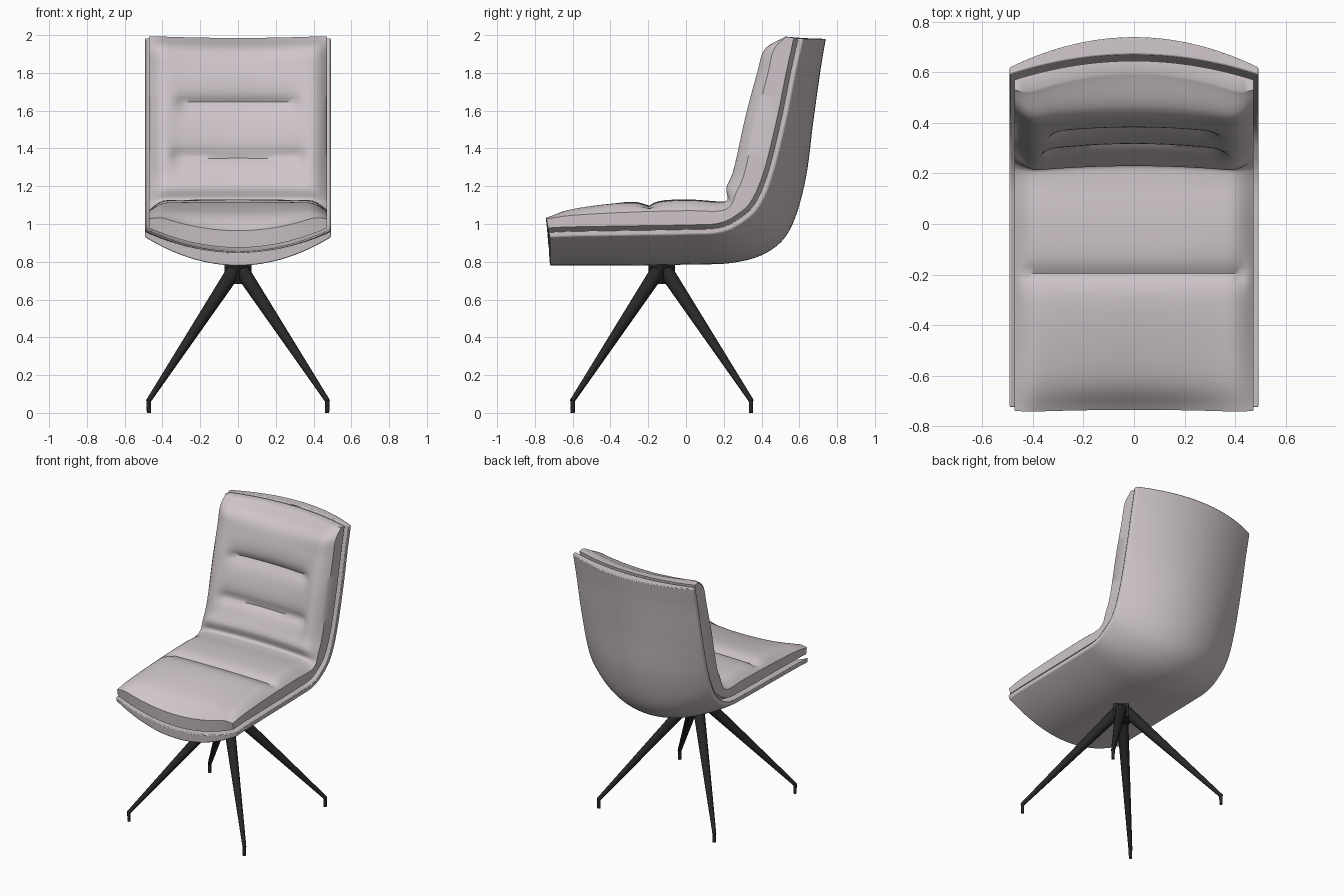
import bpy, bmesh, math
from mathutils import Vector

if "Cube" in bpy.data.objects:
    bpy.data.objects.remove(bpy.data.objects["Cube"], do_unlink=True)


def material(name, colour):
    mat = bpy.data.materials.new(name)
    mat.use_nodes = True
    mat.diffuse_color = colour
    mat.node_tree.nodes["Principled BSDF"].inputs["Base Color"].default_value = colour
    return mat


upholstery = material("pale grey upholstery", (0.62, 0.56, 0.59, 1))
metal = material("black metal", (0.02, 0.02, 0.02, 1))

# Side profiles (y, z), matched point by point from seat front to back top
SHELL_CENTRE = [(-.72, .78), (-.6, .78), (-.3, .78), (0, .785), (.25, .795), (.43, .85),
                (.55, .97), (.63, 1.22), (.675, 1.55), (.71, 1.8), (.728, 1.91), (.74, 1.98)]
SHELL_EDGE = [(-.72, .93), (-.6, .935), (-.3, .94), (0, .945), (.18, .955), (.30, 1.01),
              (.39, 1.10), (.46, 1.27), (.53, 1.55), (.58, 1.8), (.605, 1.91), (.62, 1.98)]
PAD_CENTRE = [(-.735, .965), (-.6, 1.06), (-.3, 1.12), (0, 1.13), (.17, 1.12), (.235, 1.13),
              (.23, 1.2), (.27, 1.3), (.345, 1.56), (.395, 1.8), (.455, 1.92), (.6, 1.985)]
PAD_EDGE = [(-.745, 1.06), (-.6, 1.09), (-.3, 1.115), (0, 1.125), (.17, 1.115), (.21, 1.13),
            (.205, 1.19), (.24, 1.28), (.295, 1.56), (.365, 1.8), (.40, 1.93), (.5, 1.995)]
STEPS, COLUMNS = 12, 32


def smooth_path(points):
    """Catmull-Rom curve through the points."""
    p = [Vector(q) for q in points]
    p = [2 * p[0] - p[1]] + p + [2 * p[-1] - p[-2]]
    path = []
    for i in range(1, len(p) - 2):
        a, b, c, d = p[i - 1:i + 3]
        for k in range(STEPS):
            t = k / STEPS
            path.append(b + (c - a) * t / 2 + (2 * a - 5 * b + 4 * c - d) * t**2 / 2
                        + (3 * b - a - 3 * c + d) * t**3 / 2)
    return path + [p[-2]]


def toward(start, end, distance):
    return [a + (b - a).normalized() * distance for a, b in zip(start, end)]


def finish(obj, mat, angle):
    obj.data.materials.append(mat)
    bpy.ops.object.select_all(action='DESELECT')
    obj.select_set(True)
    bpy.context.view_layer.objects.active = obj
    bpy.ops.object.shade_smooth_by_angle(angle=math.radians(angle))


def crease(x, y, z):
    """Depth of the stitched grooves at a point on the pad."""
    def groove(d, half, depth):
        fade = min(1, max(0, (half - abs(x)) / .03))
        return depth * fade * math.exp(-abs(d) / .04)
    if z < 1.17 and y < .1:
        return groove(y + .2, .45, .035)
    return groove(z - 1.64, .33, .045) + groove(z - 1.36, .36, .045) if z > 1.2 else 0


def curved_slab(name, under, over, half_width, pad=False):
    """Slab between two surfaces, each given by a centre and an edge path."""
    bm = bmesh.new()
    rows = len(under[0])
    low, high = [], []
    for i in range(rows):
        low_row, high_row = [], []
        for j in range(COLUMNS + 1):
            u = math.sin((2 * j / COLUMNS - 1) * math.pi / 2) * .5 + (j / COLUMNS - .5)
            x = u * half_width
            a = under[0][i].lerp(under[1][i], u * u)
            b = over[0][i].lerp(over[1][i], u * u)
            if pad:
                roll = max(0, (abs(u) - .8) / .2)
                b = b.lerp(a, .42 * roll**2)
                b = b + (a - b).normalized() * crease(x, b.x, b.y)
            low_row.append(bm.verts.new((x, *a)))
            high_row.append(bm.verts.new((x, *b)))
        low.append(low_row)
        high.append(high_row)
    for i in range(rows - 1):
        for j in range(COLUMNS):
            for g in (low, high):
                bm.faces.new((g[i][j], g[i][j + 1], g[i + 1][j + 1], g[i + 1][j]))
        for j in (0, COLUMNS):
            bm.faces.new((low[i][j], low[i + 1][j], high[i + 1][j], high[i][j]))
    for i in (0, rows - 1):
        for j in range(COLUMNS):
            bm.faces.new((low[i][j], low[i][j + 1], high[i][j + 1], high[i][j]))
    bmesh.ops.recalc_face_normals(bm, faces=bm.faces)
    mesh = bpy.data.meshes.new(name)
    bm.to_mesh(mesh)
    bm.free()
    obj = bpy.data.objects.new(name, mesh)
    bpy.context.collection.objects.link(obj)
    finish(obj, upholstery, 40)
    return obj


# Upholstered shell and the pad lying in it
sc, se, pc, pe = map(smooth_path, (SHELL_CENTRE, SHELL_EDGE, PAD_CENTRE, PAD_EDGE))
shell = curved_slab("outer_shell", (sc, se), (toward(sc, pc, .07), toward(se, pe, .03)), .492)
bevel = shell.modifiers.new("soft_rim", 'BEVEL')
bevel.width, bevel.segments = .008, 2
bevel.limit_method, bevel.angle_limit = 'ANGLE', math.radians(45)
curved_slab("seat_and_back_pad", (toward(sc, pc, .095), toward(se, pe, .05)), (pc, pe), .472, True)

# Swivel hub under the seat
BASE = Vector((0, -.128, 0))
bpy.ops.mesh.primitive_cube_add(size=1, location=BASE + Vector((0, 0, .737)),
                                rotation=(0, 0, math.pi / 4))
hub = bpy.context.object
hub.name = "hub"
hub.scale = (.1, .1, .11)
finish(hub, metal, 30)


def rod(name, start, end, r_start, r_end):
    axis = end - start
    bpy.ops.mesh.primitive_cone_add(vertices=12, radius1=r_start, radius2=r_end,
                                    depth=axis.length, location=(start + end) / 2)
    obj = bpy.context.object
    obj.name = name
    obj.rotation_euler = axis.to_track_quat('Z', 'Y').to_euler()
    finish(obj, metal, 40)


# Four splayed legs with short upright feet
for side, sx in (("left", 1), ("right", -1)):
    for end, sy in (("front", -1), ("back", 1)):
        def at(r, z):
            return BASE + Vector((sx * r, sy * r, z))
        rod(f"{end}_{side}_leg", at(.025, .745), at(.475, .062), .04, .013)
        rod(f"{end}_{side}_foot", at(.472, 0), at(.472, .072), .011, .012)
